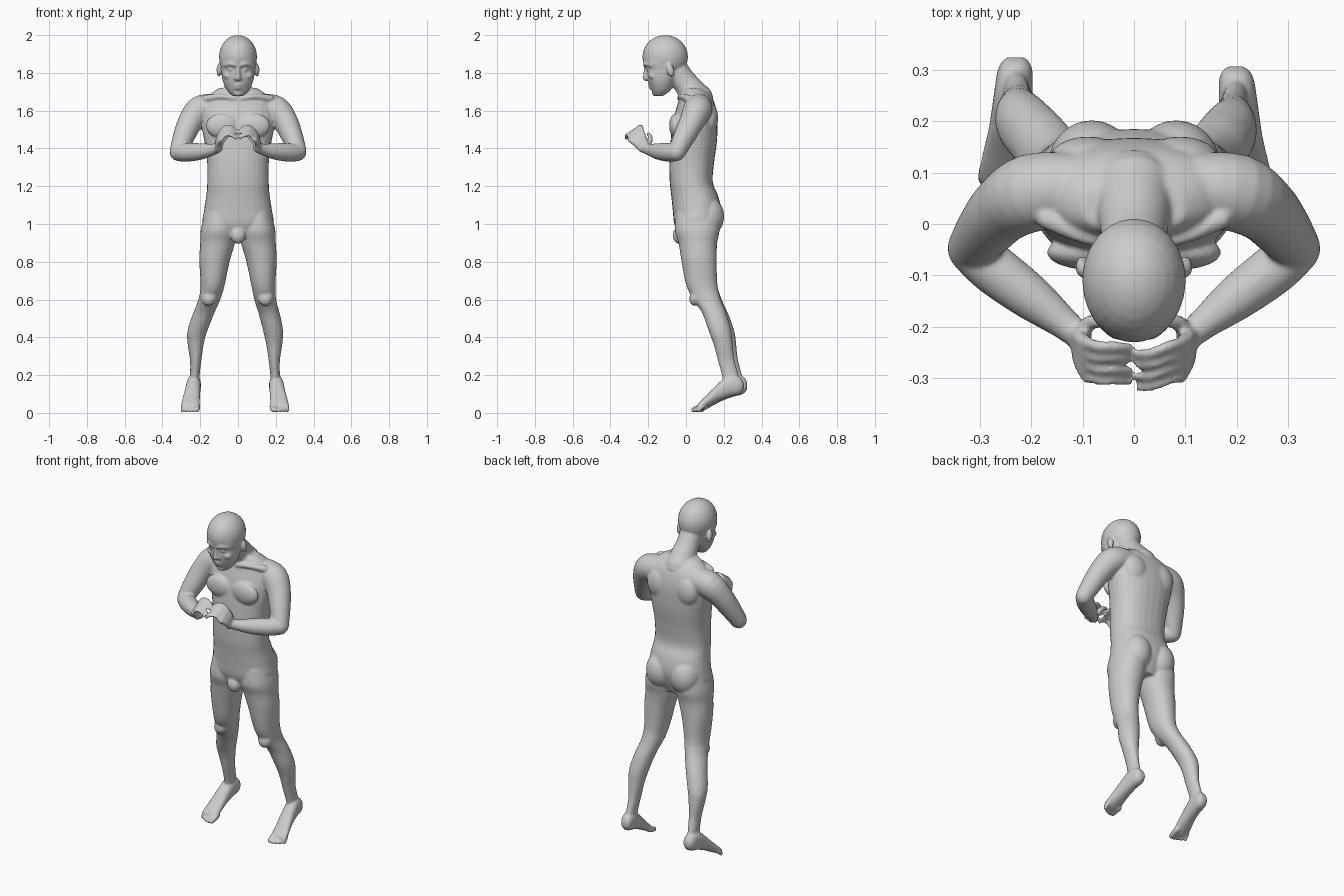
import bpy, bmesh, math
from mathutils import Vector, Matrix

SIDES = 28


def spline(rows, steps=4):
    """Catmull-Rom interpolation of rows of numbers."""
    out = []
    for i in range(len(rows) - 1):
        a, b, c, d = (rows[max(i - 1, 0)], rows[i], rows[i + 1], rows[min(i + 2, len(rows) - 1)])
        for s in range(steps):
            t = s / steps
            out.append([0.5 * (2 * q + (r - p) * t + (2 * p - 5 * q + 4 * r - w) * t * t
                               + (3 * q - p - 3 * r + w) * t ** 3) for p, q, r, w in zip(a, b, c, d)])
    out.append(list(rows[-1]))
    return out


def skin(bm, rings):
    loops = [[bm.verts.new(p) for p in ring] for ring in rings]
    n = len(loops[0])
    faces = [bm.faces.new((a[i], a[(i + 1) % n], b[(i + 1) % n], b[i]))
             for a, b in zip(loops, loops[1:]) for i in range(n)]
    faces += [bm.faces.new(loops[0][::-1]), bm.faces.new(loops[-1])]
    bmesh.ops.recalc_face_normals(bm, faces=faces)


def oval(e):
    for i in range(SIDES):
        a = 2 * math.pi * i / SIDES
        c, s = math.cos(a), math.sin(a)
        yield math.copysign(abs(c) ** (2 / e), c), math.copysign(abs(s) ** (2 / e), s)


def stack(bm, rows, e=2.0, warp=lambda p: p):
    """Rows are z, x min, x max, y front, y back."""
    skin(bm, [[warp(Vector(((x0 + x1) / 2 + (x1 - x0) / 2 * c, (y0 + y1) / 2 + (y1 - y0) / 2 * s, z)))
               for c, s in oval(e)] for z, x0, x1, y0, y1 in spline(rows)])


def tube(bm, rows, warp=lambda p: p):
    """Rows are x, y, z, radius; the ends are rounded."""
    rows = spline(rows)
    pts = [Vector(r[:3]) for r in rows]
    rad = [r[3] for r in rows]
    t0, t1 = (pts[1] - pts[0]).normalized(), (pts[-1] - pts[-2]).normalized()
    angles = (0.25, 0.7, 1.15)
    head = [(pts[0] - t0 * rad[0] * math.cos(a), rad[0] * math.sin(a), t0) for a in angles]
    tail = [(pts[-1] + t1 * rad[-1] * math.cos(a), rad[-1] * math.sin(a), t1) for a in angles[::-1]]
    mid = [(p, r, (pts[min(i + 1, len(pts) - 1)] - pts[max(i - 1, 0)]).normalized())
           for i, (p, r) in enumerate(zip(pts, rad))]
    u = t0.orthogonal().normalized()
    rings = []
    for p, r, t in head + mid + tail:
        u = (u - t * u.dot(t)).normalized()
        v = t.cross(u)
        rings.append([warp(p + (u * c + v * s) * r) for c, s in oval(2)])
    skin(bm, rings)


def blob(bm, centre, size, tilt=0, warp=lambda p: p):
    m = Matrix.Translation(centre) @ Matrix.Rotation(tilt, 4, 'X') @ Matrix.Diagonal((*size, 1))
    for v in bmesh.ops.create_uvsphere(bm, u_segments=24, v_segments=14, radius=1, matrix=m)['verts']:
        v.co = warp(v.co)


def mirror_faces(bm):
    bmesh.ops.recalc_face_normals(bm, faces=bm.faces[:])


bm = bmesh.new()

# Torso: z, half width, front, back
stack(bm, [(z, -w, w, f, b) for z, w, f, b in (
    (.93, .10, -.035, .14), (1.0, .183, -.062, .17), (1.07, .18, -.07, .185), (1.15, .168, -.078, .17),
    (1.22, .163, -.086, .142), (1.32, .163, -.088, .148), (1.42, .175, -.083, .162), (1.5, .19, -.075, .167),
    (1.58, .198, -.06, .165), (1.65, .18, -.04, .148), (1.69, .145, -.03, .122), (1.72, .10, -.02, .085))], 2.3)
blob(bm, (0, -.035, .94), (.04, .035, .045))

# Neck and skull
tube(bm, [(0, .06, 1.66, .085), (0, .025, 1.71, .073), (0, -.02, 1.77, .064), (0, -.06, 1.83, .065)])
blob(bm, (0, -.11, 1.885), (.101, .121, .115))

# Face: z, half width, front, back
stack(bm, [(z, -w, w, f, b) for z, w, f, b in (
    (1.88, .095, -.226, -.02), (1.845, .094, -.222, -.025), (1.82, .09, -.208, -.03), (1.79, .087, -.207, -.04),
    (1.755, .08, -.2, -.055), (1.725, .068, -.188, -.07), (1.70, .052, -.178, -.09), (1.678, .03, -.162, -.12))], 2.2)
tube(bm, [(0, -.212, 1.835, .009), (0, -.215, 1.80, .011), (0, -.214, 1.772, .015)])
tube(bm, [(-.022, -.186, 1.735, .007), (0, -.192, 1.736, .009), (.022, -.186, 1.735, .007)])
tube(bm, [(-.02, -.18, 1.72, .007), (0, -.186, 1.72, .009), (.02, -.18, 1.72, .007)])
blob(bm, (0, -.164, 1.692), (.024, .016, .017))

for side in (1, -1):
    def flip(p):
        return Vector((p.x * side, p.y, p.z))

    def leg_pose(p):
        # One lower leg stands slightly wider and further back
        k = min(max((.66 - p.z) / .25, 0), 1) if side < 0 else 0
        return Vector((side * (p.x + .032 * k), p.y + .018 * k, p.z))

    # Face details
    tube(bm, [(.012, -.218, 1.84, .009), (.04, -.212, 1.848, .011), (.07, -.185, 1.84, .009)], flip)
    blob(bm, (.035, -.196, 1.818), (.017, .013, .011), 0, flip)
    blob(bm, (.012, -.207, 1.77), (.009, .012, .009), 0, flip)
    blob(bm, (.05, -.175, 1.785), (.028, .024, .02), 0, flip)
    blob(bm, (.1, -.083, 1.815), (.014, .02, .036), .25, flip)

    # Chest, shoulder blade and buttock
    blob(bm, (.085, -.055, 1.52), (.085, .034, .065), 0, flip)
    blob(bm, (.09, .125, 1.56), (.075, .045, .085), 0, flip)
    blob(bm, (.082, .115, 1.04), (.085, .087, .105), 0, flip)
    tube(bm, [(.02, -.035, 1.665, .012), (.09, -.028, 1.675, .013), (.17, .01, 1.665, .02)], flip)

    # Arm
    tube(bm, [(.12, .07, 1.62, .07), (.2, .06, 1.603, .076), (.252, .03, 1.54, .066),
              (.288, -.01, 1.46, .057), (.316, -.047, 1.384, .047)], flip)
    tube(bm, [(.316, -.05, 1.379, .046), (.27, -.09, 1.379, .049), (.2, -.143, 1.384, .044),
              (.14, -.19, 1.393, .032), (.108, -.217, 1.402, .027)], flip)

    # Palm
    for k in range(5):
        t = k / 4
        tube(bm, [(.106, -.21 - .025 * t, 1.405 - .01 * t, .017), (.104, -.222 - .045 * t, 1.45 - .024 * t, .015),
                  (.09, -.232 - .066 * t, 1.486 - .04 * t, .013)], flip)
    # Fingers arch over to meet at the middle
    for k in range(4):
        y, z, r = -.232 - .022 * k, 1.488 - .014 * k, .0112 - .0006 * k
        off = -.006 if side > 0 else .006
        tube(bm, [(.09, y, z, r + .001), (.066, y - .006, z + .024, r), (.036, y - .012 + off, z + .024, r - .001),
                  (.009, y - .014 + off, z + .006, r - .002)], flip)
    # Thumb
    tube(bm, [(.1, -.208, 1.41, .017), (.085, -.192, 1.44, .015), (.06, -.19, 1.465, .012),
              (.033, -.2, 1.476, .01)], flip)

    # Leg: z, inner x, outer x, front, back
    stack(bm, [(1.06, .03, .175, -.05, .17), (.97, .008, .197, -.06, .178), (.9, .016, .2, -.04, .165),
               (.81, .042, .205, -.025, .163), (.68, .07, .198, .0, .166), (.6, .086, .202, .038, .185),
               (.53, .108, .22, .085, .212), (.44, .132, .238, .118, .238), (.36, .15, .234, .147, .248),
               (.28, .162, .222, .168, .257), (.2, .171, .222, .19, .278), (.14, .172, .226, .2, .29)],
          2.1, leg_pose)
    blob(bm, (.145, .055, .615), (.042, .035, .05), -.4, leg_pose)

    # Foot: y, centre x, half width, bottom, top
    rows = spline([(.306, .198, .018, .125, .16), (.285, .199, .033, .1, .19), (.23, .203, .038, .085, .2),
                   (.17, .209, .041, .062, .155), (.12, .216, .046, .036, .104), (.08, .221, .049, .016, .065),
                   (.06, .222, .046, .012, .045)])
    skin(bm, [[leg_pose(Vector((x + w * c, y, (b + t) / 2 + (t - b) / 2 * s))) for c, s in oval(2.3)]
              for y, x, w, b, t in rows])
    # Toes
    for k in range(5):
        x, r = .184 + .019 * k, (.0155 if k == 0 else .0115)
        tip = (.04, .037, .044, .055, .068)[k]
        tube(bm, [(x - .002, .09, .034, r), (x, (tip + .085) / 2, .025, r), (x + .002, tip, r + .002, r * .9)], leg_pose)

mirror_faces(bm)
mesh = bpy.data.meshes.new("human_body")
bm.to_mesh(mesh)
bm.free()
body = bpy.data.objects.new("human_body", mesh)
bpy.context.collection.objects.link(body)

# Fuse all parts into one smooth skin
fuse = body.modifiers.new("fuse", 'REMESH')
fuse.mode = 'VOXEL'
fuse.voxel_size = .006
fuse.use_smooth_shade = True
soft = body.modifiers.new("soften", 'SMOOTH')
soft.factor = .5
soft.iterations = 5
